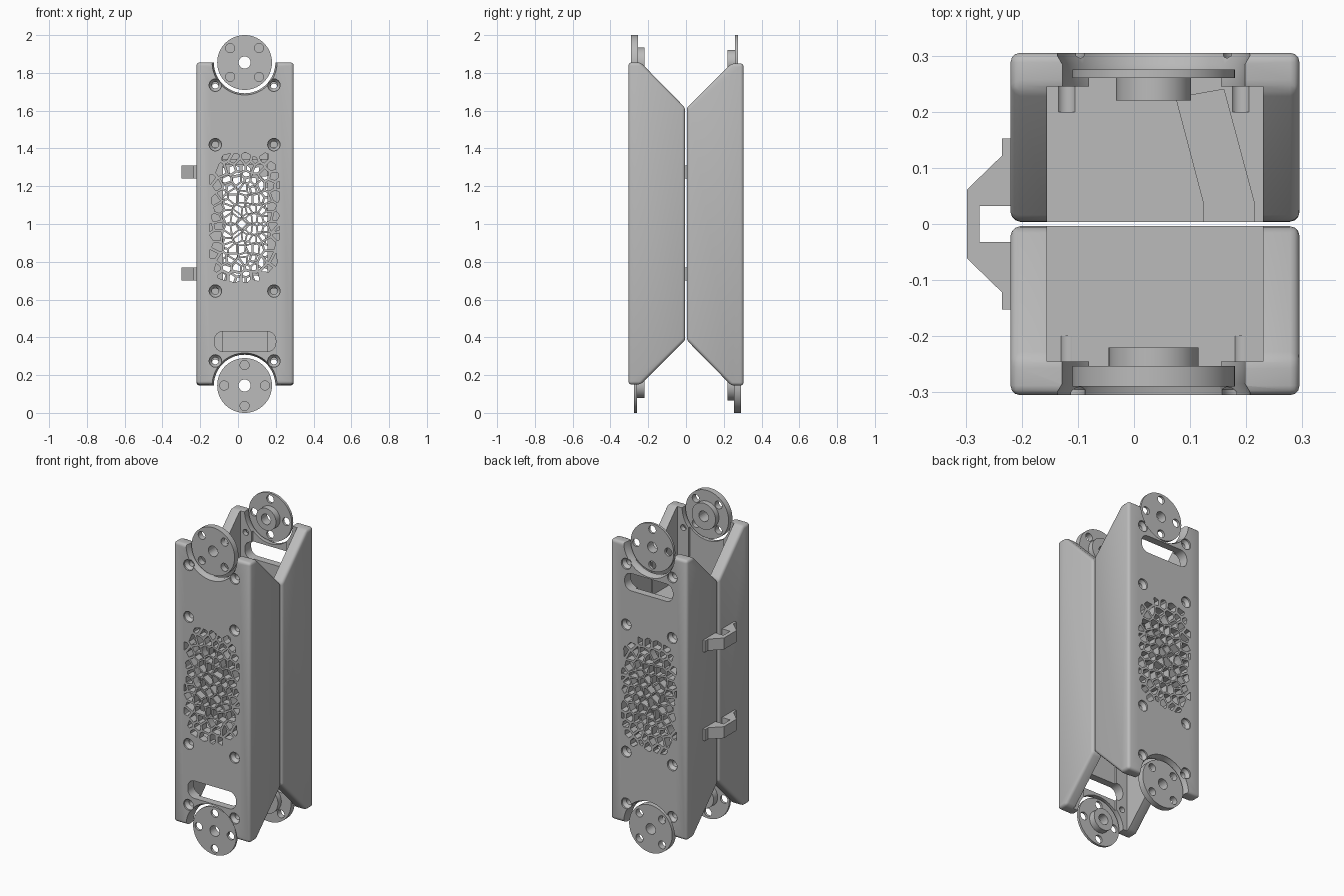
import bpy, bmesh, math, random
from mathutils import Matrix, Vector

if "Cube" in bpy.data.objects:
    bpy.data.objects.remove(bpy.data.objects["Cube"])
random.seed(4)

grey = bpy.data.materials.new("mid_grey")
grey.use_nodes = True
grey.diffuse_color = (0.5, 0.5, 0.5, 1)
grey.node_tree.nodes["Principled BSDF"].inputs["Base Color"].default_value = (0.5, 0.5, 0.5, 1)

CX = 0.035                                     # axis of the joint discs
AXES = {"upper": 1.855, "lower": 0.145}
FLIP = Matrix.Translation((0, 0, 1)) @ Matrix.Rotation(math.pi, 4, 'X') @ Matrix.Translation((0, 0, -1))


def finish(bm, name):
    bmesh.ops.recalc_face_normals(bm, faces=bm.faces)
    me = bpy.data.meshes.new(name)
    bm.to_mesh(me)
    bm.free()
    me.materials.append(grey)
    ob = bpy.data.objects.new(name, me)
    bpy.context.collection.objects.link(ob)
    return ob


def add_prism(bm, points, offset):
    face = bm.faces.new([bm.verts.new(p) for p in points])
    new = bmesh.ops.extrude_face_region(bm, geom=[face])["geom"]
    bmesh.ops.translate(bm, vec=offset, verts=[v for v in new if isinstance(v, bmesh.types.BMVert)])


def prism(name, points, offset):
    bm = bmesh.new()
    add_prism(bm, points, offset)
    return finish(bm, name)


def box(name, lo, hi):
    (x, y, z), (a, b, c) = lo, hi
    return prism(name, [(x, y, z), (a, y, z), (a, b, z), (x, b, z)], (0, 0, c - z))


def lathe(name, profile, x, z, steps=48):
    """Turn (radius, y) points around an axis along y."""
    bm = bmesh.new()
    vs = [bm.verts.new((x + r, y, z)) for r, y in profile]
    es = [bm.edges.new(pair) for pair in zip(vs, vs[1:])]
    bmesh.ops.spin(bm, geom=vs + es, cent=(x, 0, z), axis=(0, 1, 0), angle=math.tau, steps=steps)
    bmesh.ops.remove_doubles(bm, verts=bm.verts, dist=1e-5)
    return finish(bm, name)


def apply_modifier(ob, mod):
    bpy.context.view_layer.objects.active = ob
    bpy.ops.object.modifier_apply(modifier=mod.name)


def cut(ob, cutter):
    mod = ob.modifiers.new("cut", 'BOOLEAN')
    mod.operation, mod.solver, mod.object = 'DIFFERENCE', 'EXACT', cutter
    apply_modifier(ob, mod)
    bpy.data.objects.remove(cutter)


def bevel(ob, width, segments):
    mod = ob.modifiers.new("bevel", 'BEVEL')
    mod.width, mod.segments, mod.limit_method = width, segments, 'ANGLE'
    apply_modifier(ob, mod)


def smooth(ob):
    bpy.ops.object.select_all(action='DESELECT')
    ob.select_set(True)
    bpy.context.view_layer.objects.active = ob
    bpy.ops.object.shade_smooth_by_angle(angle=math.radians(32))


def flipped_copy(ob, name):
    twin = ob.copy()
    twin.data = ob.data.copy()
    twin.name = name
    twin.data.transform(FLIP)
    bpy.context.collection.objects.link(twin)


def clip(poly, point, normal):
    """Keep the part of a polygon behind a line."""
    out = []
    for a, b in zip(poly, poly[1:] + poly[:1]):
        da, db = (a - point).dot(normal), (b - point).dot(normal)
        if da <= 0:
            out.append(a)
        if da * db < 0:
            out.append(a.lerp(b, da / (da - db)))
    return out


def vent_cells():
    """Cellular openings, with thicker ribs towards the rim."""
    mid, step = Vector((CX, 1.035)), 0.055
    seeds = []
    for row in range(-8, 9):
        for col in range(-5, 6):
            jitter = Vector((random.uniform(-1, 1), random.uniform(-1, 1))) * 0.019
            seeds.append(mid + Vector(((col + 0.5 * (row % 2)) * step, row * step * 0.95)) + jitter)
    bm = bmesh.new()
    for s in seeds:
        d = s - mid
        rim = abs(d.x / 0.2) ** 2.6 + abs(d.y / 0.355) ** 2.6
        if rim > 1:
            continue
        rib = 0.004 + 0.005 * rim
        poly = [mid + Vector(p) for p in ((-0.185, -0.345), (0.185, -0.345), (0.185, 0.345), (-0.185, 0.345))]
        for o in seeds:
            gap = o - s
            if 0 < gap.length < 0.2 and poly:
                n = gap.normalized()
                poly = clip(poly, s + gap / 2 - n * rib, n)
        if len(poly) > 2:
            add_prism(bm, [(p.x, -0.35, p.y) for p in poly], (0, 0.094, 0))
    return finish(bm, "vent_cutter")


# Half shell: channel with sloped ends
X0, X1 = -0.22, 0.295
side = [(-0.305, 0.15), (-0.24, 0.15), (-0.004, 0.385), (-0.004, 1.615), (-0.24, 1.855), (-0.305, 1.855)]
shell = prism("front_shell", [(X0, y, z) for y, z in side], (X1 - X0, 0, 0))
bevel(shell, 0.017, 3)

# Joint bays and middle bay, leaving two partitions
for z0, z1 in ((-0.1, 0.655), (0.685, 1.375), (1.405, 2.1)):
    cut(shell, box("bay", (-0.155, -0.245, z0), (0.23, 0.1, z1)))
    cut(shell, box("face_channel", (-0.08, -0.26, z0), (0.155, -0.2, z1)))

# Cable passage through the lower partition
passage = [(0.075, -0.225), (0.16, -0.24), (0.215, -0.035), (0.215, 0.05), (0.125, 0.05), (0.125, -0.035)]
cut(shell, prism("passage", [(x, y, 0.6) for x, y in passage], (0, 0, 0.13)))

# Clearance around the joint discs
for z in AXES.values():
    cut(shell, lathe("notch", [(0, -0.4), (0.172, -0.4), (0.172, -0.3), (0.163, -0.285), (0.163, -0.2), (0, -0.2)], CX, z, 64))

# Countersunk screw holes
for x in (-0.12, 0.19):
    for z in (1.735, 1.42, 0.645, 0.275):
        cut(shell, lathe("screw_hole", [(0, -0.35), (0.033, -0.35), (0.033, -0.295), (0.018, -0.275), (0.018, -0.2), (0, -0.2)], x, z, 24))

# Rounded handle slot
slot = []
for sx, sz, start in ((1, 1, 0), (-1, 1, 90), (-1, -1, 180), (1, -1, 270)):
    for k in range(7):
        a = math.radians(start + k * 15)
        slot.append((0.0375 + sx * 0.1175 + 0.045 * math.cos(a), -0.4, 0.378 + sz * 0.008 + 0.045 * math.sin(a)))
cut(shell, prism("slot", slot, (0, 0.2, 0)))

cut(shell, vent_cells())
smooth(shell)
flipped_copy(shell, "rear_shell")

# Joint discs with hubs: (height, front, back of plate, hub radius, first hole angle)
for label, y0, y1, hub, turn in (("upper", -0.29, -0.253, 0.08, 45), ("lower", -0.275, -0.26, 0.067, 0)):
    z = AXES[label]
    disc = lathe(label + "_front_disc", [(0, y0), (0.145, y0), (0.145, y1), (hub, y1), (hub, -0.22), (0, -0.22)], CX, z, 64)
    spots = [(0, 0, 0.032)]
    for k in range(4):
        a = math.radians(turn + 90 * k)
        spots.append((0.108 * math.cos(a), 0.108 * math.sin(a), 0.024))
    for dx, dz, r in spots:
        cut(disc, lathe("hole", [(0, -0.4), (r, -0.4), (r, -0.1), (0, -0.1)], CX + dx, z + dz, 24))
    smooth(disc)
    flipped_copy(disc, ("lower" if label == "upper" else "upper") + "_rear_disc")

# Side clips bridging the two shells
half = [(-0.219, 0.032), (-0.219, 0.152), (-0.235, 0.152), (-0.235, 0.122), (-0.298, 0.061)]
outline = [(-0.275, 0.032)] + half + [(x, -y) for x, y in reversed(half)] + [(-0.275, -0.032)]
for label, z in (("upper", 1.24), ("lower", 0.7)):
    prism(label + "_side_clip", [(x, y, z) for x, y in outline], (0, 0, 0.07))
